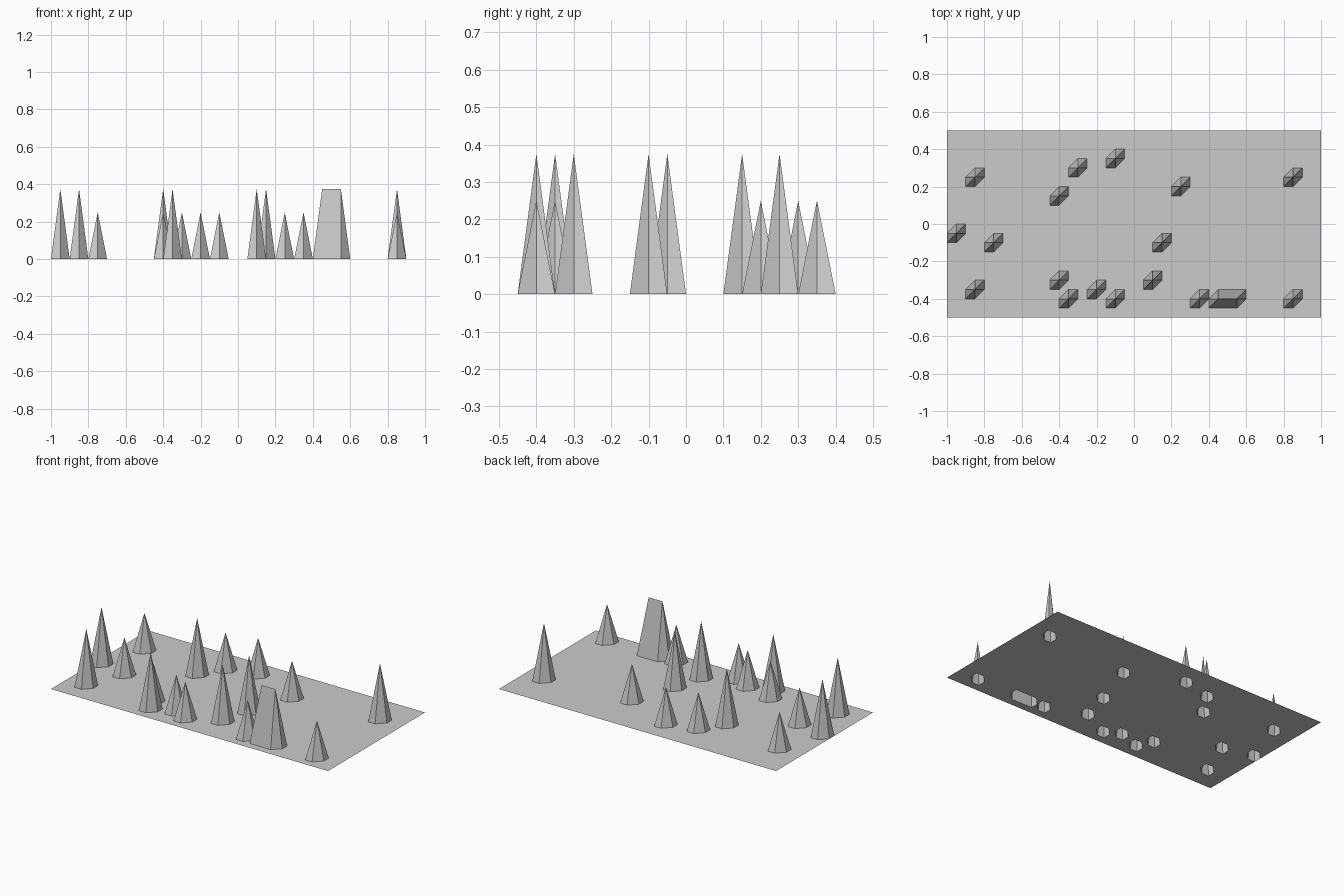
import bpy, bmesh

if "Cube" in bpy.data.objects:
    bpy.data.objects.remove(bpy.data.objects["Cube"])

CELL, NX, NY = 0.05, 40, 20
TALL, SHORT = 0.375, 0.25

# Spike positions on the field
tall = [(-0.95, -0.05), (-0.85, -0.35), (-0.4, 0.15), (-0.35, -0.4),
        (0.1, -0.3), (0.15, -0.1), (0.85, 0.25),
        (0.45, -0.4), (0.5, -0.4), (0.55, -0.4)]  # last three form the ridge
short = [(-0.85, 0.25), (-0.75, -0.1), (-0.4, -0.3), (-0.3, 0.3),
         (-0.2, -0.35), (-0.1, -0.4), (-0.1, 0.35), (0.25, 0.2),
         (0.35, -0.4), (0.85, -0.4)]


def cell_index(p):
    return round(p[0] / CELL) + NX // 2, round(p[1] / CELL) + NY // 2


height = {cell_index(p): TALL for p in tall}
height.update({cell_index(p): SHORT for p in short})

# Triangulated ground sheet with single grid points pulled up into spikes
bm = bmesh.new()
v = {(i, j): bm.verts.new(((i - NX // 2) * CELL, (j - NY // 2) * CELL,
                           height.get((i, j), 0.0)))
     for i in range(NX + 1) for j in range(NY + 1)}
for i in range(NX):
    for j in range(NY):
        a, b, c, d = v[i, j], v[i + 1, j], v[i + 1, j + 1], v[i, j + 1]
        bm.faces.new((a, b, c))
        bm.faces.new((a, c, d))

mesh = bpy.data.meshes.new("spiked_ground")
bm.to_mesh(mesh)
bm.free()
bpy.context.collection.objects.link(bpy.data.objects.new("spiked_ground", mesh))
